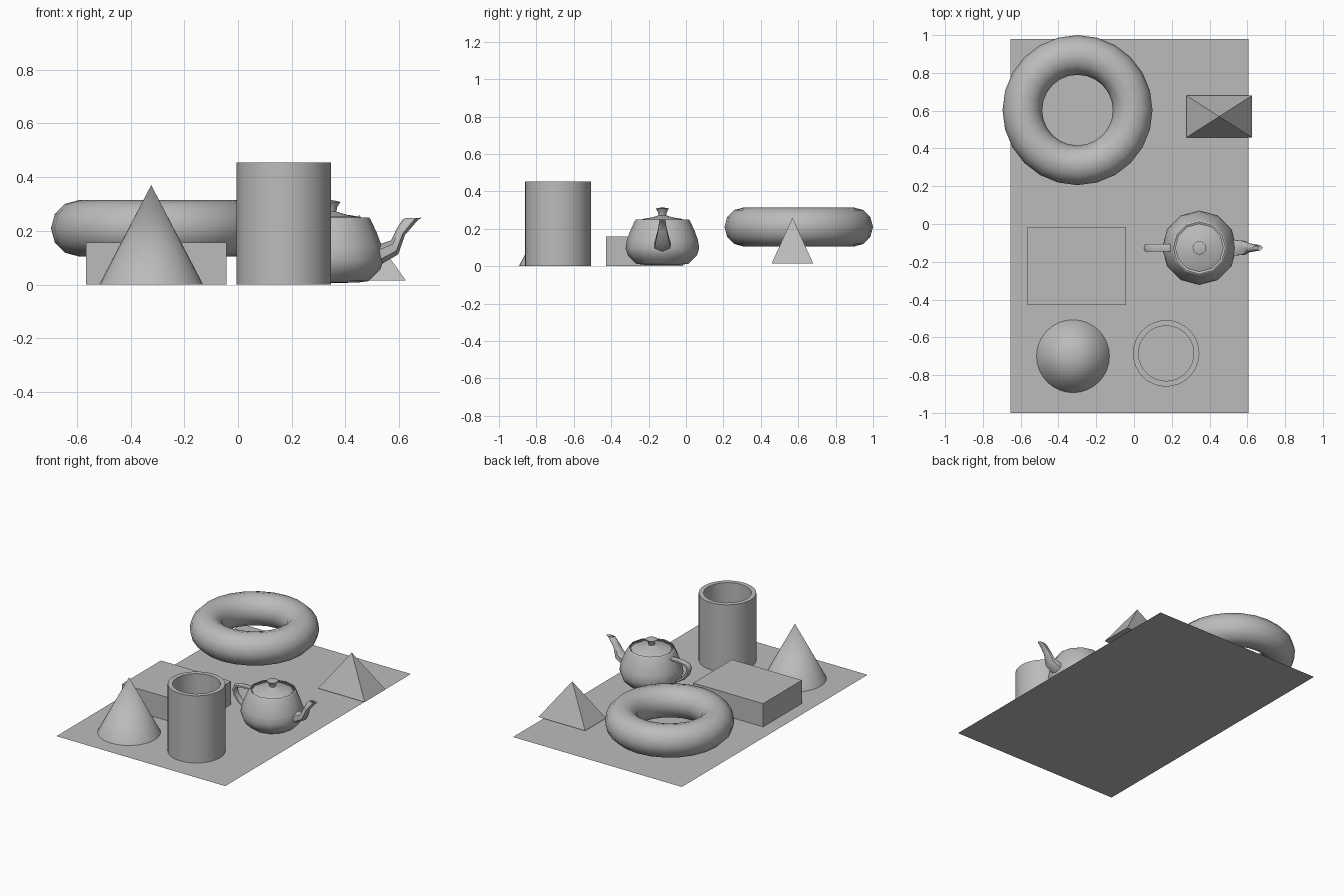
import bpy, bmesh, math
from mathutils import Vector

if "Cube" in bpy.data.objects:
    bpy.data.objects.remove(bpy.data.objects["Cube"])

grey = bpy.data.materials.new("plain_grey")
grey.use_nodes = True
GREY = (0.5, 0.5, 0.5, 1)
grey.diffuse_color = GREY
grey.node_tree.nodes["Principled BSDF"].inputs["Base Color"].default_value = GREY


def finish(bm, name, location, angle=None, recalc=True):
    """Turn a bmesh into a named object, smooth below the given angle."""
    bmesh.ops.remove_doubles(bm, verts=bm.verts, dist=1e-5)
    if recalc:
        bmesh.ops.recalc_face_normals(bm, faces=bm.faces)
    mesh = bpy.data.meshes.new(name)
    bm.to_mesh(mesh)
    bm.free()
    mesh.materials.append(grey)
    obj = bpy.data.objects.new(name, mesh)
    obj.location = location
    bpy.context.collection.objects.link(obj)
    if angle:
        bpy.ops.object.select_all(action="DESELECT")
        obj.select_set(True)
        bpy.context.view_layer.objects.active = obj
        bpy.ops.object.shade_smooth_by_angle(angle=math.radians(angle))
    return obj


def skin(bm, rings, close_u=False, close_v=False):
    """Bridge equal rows of points with quads."""
    rows = [[bm.verts.new(p) for p in ring] for ring in rings]
    nu, nv = len(rows), len(rows[0])
    for i in range(nu if close_u else nu - 1):
        for j in range(nv if close_v else nv - 1):
            a, b = rows[i], rows[(i + 1) % nu]
            k = (j + 1) % nv
            bm.faces.new((a[j], a[k], b[k], b[j]))


def lathe(bm, profile, sides, closed=False):
    """Spin an (r, z) profile round the vertical axis."""
    turns = [math.tau * j / sides for j in range(sides)]
    skin(bm, [[(r * math.cos(t), r * math.sin(t), z) for t in turns]
              for r, z in profile], closed, True)
    bmesh.ops.remove_doubles(bm, verts=bm.verts, dist=1e-5)
    bmesh.ops.dissolve_degenerate(bm, edges=bm.edges, dist=1e-6)


STEPS = 3


def bezier(points):
    """Sample a chain of cubic curves, three steps to each."""
    points = [Vector(p) for p in points]
    out = [points[0]]
    for s in range(0, len(points) - 1, 3):
        a, b, c, d = points[s:s + 4]
        for i in range(1, STEPS + 1):
            t = i / STEPS
            u = 1 - t
            out.append(a * u**3 + b * 3 * u * u * t + c * 3 * u * t * t + d * t**3)
    return out


# Ground sheet
bm = bmesh.new()
bm.faces.new([bm.verts.new(p) for p in
              ((-.655, -1, 0), (.605, -1, 0), (.605, .98, 0), (-.655, .98, 0))])
finish(bm, "ground_sheet", (0, 0, 0), recalc=False)

# Box
bm = bmesh.new()
bmesh.ops.create_cube(bm, size=1)
bmesh.ops.scale(bm, vec=(.522, .414, .157), verts=bm.verts)
finish(bm, "box", (-.304, -.222, .0795))

# Cone
bm = bmesh.new()
lathe(bm, [(0, 0), (.193, 0), (0, .37)], 32)
finish(bm, "cone", (-.323, -.70, .001), 40)

# Hollow tube
bm = bmesh.new()
lathe(bm, [(.176, 0), (.176, .453), (.146, .453), (.146, 0)], 32, True)
finish(bm, "tube", (.17, -.685, .001), 40)

# Ring
bm = bmesh.new()
section = [math.tau * i / 12 for i in range(12)]
lathe(bm, [(.292 + .105 * math.cos(a), .105 * math.sin(a)) for a in section], 24, True)
finish(bm, "ring", (-.299, .603, .21), 40)

# Pyramid
bm = bmesh.new()
base = [bm.verts.new((x * .174, y * .111, 0))
        for x, y in ((-1, -1), (1, -1), (1, 1), (-1, 1))]
apex = bm.verts.new((0, 0, .245))
bm.faces.new(base[::-1])
for i in range(4):
    bm.faces.new((base[i], base[(i + 1) % 4], apex))
finish(bm, "pyramid", (.451, .569, .015))

# Teapot, drawn in its own units and scaled down
POT = (.346, -.126, .006)
SCALE = .0985


def pot_part(bm, name):
    bmesh.ops.scale(bm, vec=(SCALE,) * 3, verts=bm.verts)
    finish(bm, name, POT, 60)


def tube_between(bm, upper, lower, widths):
    """Oval tube whose top and bottom lines are given in (x, z)."""
    rings = []
    for p, q, w in zip(bezier(upper), bezier(lower), widths):
        top, low = Vector((p.x, 0, p.y)), Vector((q.x, 0, q.y))
        side = Vector((0, w, 0))
        rings.append(bezier([top, top + side, low + side, low,
                             low - side, top - side, top])[:-1])
    skin(bm, rings, close_v=True)


# Teapot body with rim and foot
bm = bmesh.new()
lathe(bm, bezier([(1.4, 2.4), (1.34, 2.53), (1.44, 2.53), (1.5, 2.4),
                  (1.75, 1.875), (2, 1.35), (2, .9),
                  (2, .45), (1.5, .225), (1.5, .15),
                  (1.5, .075), (1.425, 0), (0, 0)]), 12)
pot_part(bm, "teapot_body")

# Teapot lid with knob
bm = bmesh.new()
lathe(bm, bezier([(0, 3.15), (.8, 3.15), (0, 2.85), (.2, 2.7),
                  (.4, 2.55), (1.3, 2.55), (1.3, 2.4)]), 12)
pot_part(bm, "teapot_lid")

# Teapot handle
bm = bmesh.new()
tube_between(bm,
             [(-1.5, 2.25), (-2.5, 2.25), (-3, 2.25), (-3, 1.8),
              (-3, 1.35), (-2.65, .94), (-1.9, .6)],
             [(-1.6, 2.025), (-2.3, 2.025), (-2.7, 2.025), (-2.7, 1.8),
              (-2.7, 1.575), (-2.5, 1.125), (-2, .9)], [.3] * 7)
pot_part(bm, "teapot_handle")

# Teapot spout with flared lip
bm = bmesh.new()
flare = [p.y for p in bezier([(0, .66), (0, .66), (0, .25), (0, .25),
                              (0, .25), (0, .15), (0, .15)])]
tube_between(bm,
             [(1.7, 1.425), (2.6, 1.425), (2.3, 2.1), (2.7, 2.4),
              (2.8, 2.475), (2.9, 2.475), (2.8, 2.4)],
             [(1.7, .6), (3.1, .825), (2.4, 2.025), (3.3, 2.4),
              (3.525, 2.494), (3.45, 2.5125), (3.2, 2.4)], flare)
pot_part(bm, "teapot_spout")
